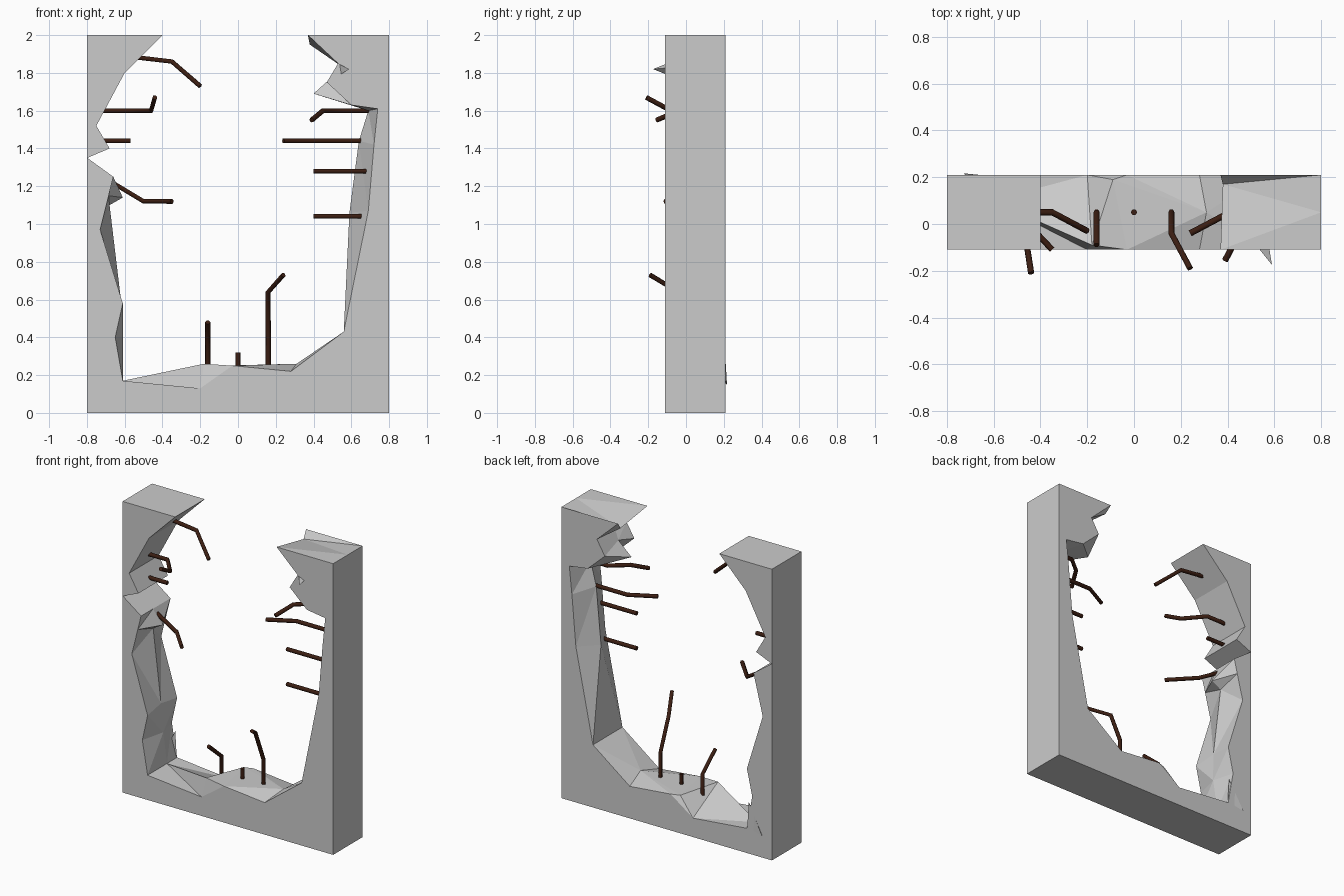
import bpy, bmesh

FRONT, BACK = -0.11, 0.21

steel = bpy.data.materials.new("rusty_steel")
steel.diffuse_color = (0.045, 0.013, 0.006, 1)


def mesh_object(name, bm):
    bmesh.ops.recalc_face_normals(bm, faces=bm.faces[:])
    me = bpy.data.meshes.new(name)
    bm.to_mesh(me)
    bm.free()
    ob = bpy.data.objects.new(name, me)
    bpy.context.collection.objects.link(ob)
    return ob


# Broken edge: x, z on the front/back faces, then the x, y, z of the core point between
edge = [
    (-0.40, 2.00, -0.40, 0.05, 2.00),
    (-0.60, 1.80, -0.60, 0.00, 1.80),
    (-0.75, 1.52, -0.75, 0.08, 1.52),
    (-0.68, 1.40, -0.68, 0.05, 1.40),
    (-0.798, 1.35, -0.798, 0.05, 1.35),
    (-0.66, 1.25, -0.66, 0.02, 1.25),
    (-0.685, 1.15, -0.61, 0.05, 1.14),
    (-0.73, 0.97, -0.68, 0.05, 1.10),
    (-0.61, 0.58, -0.62, 0.05, 0.60),
    (-0.65, 0.40, -0.61, 0.06, 0.40),
    (-0.61, 0.17, -0.61, 0.10, 0.17),
    (-0.20, 0.13, -0.18, -0.09, 0.26),
    (-0.03, 0.25, -0.09, 0.19, 0.25),
    (0.28, 0.22, 0.31, 0.05, 0.26),
    (0.56, 0.43, 0.56, 0.05, 0.43),
    (0.69, 1.07, 0.59, 0.08, 1.06),
    (0.72, 1.42, 0.64, 0.06, 1.44),
    (0.74, 1.61, 0.69, 0.05, 1.60),
    (0.60, 1.63, 0.40, 0.02, 1.69),
    (0.47, 1.75, 0.50, 0.02, 1.78),
    (0.53, 1.85, 0.54, 0.00, 1.84),
    (0.37, 2.00, 0.38, 0.17, 1.95),
]
corners = [(0.8, 2), (0.8, 0), (-0.8, 0), (-0.8, 2)]
edge += [(x, z, x, 0.05, z) for x, z in corners]

# Broken concrete wall: front, core and back loops joined
bm = bmesh.new()
loops = [
    [bm.verts.new((p[0], FRONT, p[1])) for p in edge],
    [bm.verts.new(p[2:]) for p in edge],
    [bm.verts.new((p[0], BACK, p[1])) for p in edge],
]
n = len(edge)
for a, b in zip(loops, loops[1:]):
    for i in range(n):
        j = (i + 1) % n
        bm.faces.new((a[i], a[j], b[j], b[i]))
bm.faces.new(loops[0])
bm.faces.new(loops[2][::-1])
bm.normal_update()
bmesh.ops.triangulate(bm, faces=bm.faces[:])
mesh_object("broken_wall", bm)


# Loose chips poking out of the faces
def chip(name, pts):
    bm = bmesh.new()
    v = [bm.verts.new(p) for p in pts]
    for f in ((0, 1, 2), (0, 1, 3), (1, 2, 3), (0, 2, 3)):
        bm.faces.new([v[i] for i in f])
    mesh_object(name, bm)


chip("front_chip", [(0.53, -0.10, 1.85), (0.54, -0.10, 1.79), (0.57, -0.05, 1.83), (0.59, -0.175, 1.82)])
chip("back_chip", [(-0.73, 0.217, 0.15), (-0.62, 0.205, 0.35), (-0.61, 0.205, 0.18), (-0.66, 0.15, 0.22)])


# Bent reinforcing bars
def bar(name, pts, r=0.0135):
    cu = bpy.data.curves.new(name, 'CURVE')
    cu.dimensions = '3D'
    cu.bevel_depth = r
    cu.bevel_resolution = 1
    cu.use_fill_caps = True
    sp = cu.splines.new('POLY')
    sp.points.add(len(pts) - 1)
    for q, p in zip(sp.points, pts):
        q.co = (*p, 1)
    tmp = bpy.data.objects.new(name + "_path", cu)
    bpy.context.collection.objects.link(tmp)
    bpy.context.view_layer.update()
    me = bpy.data.meshes.new_from_object(tmp.evaluated_get(bpy.context.evaluated_depsgraph_get()))
    bpy.data.objects.remove(tmp)
    me.materials.clear()
    me.materials.append(steel)
    ob = bpy.data.objects.new(name, me)
    bpy.context.collection.objects.link(ob)


Y = 0.05
bottom = [
    [(-0.16, Y, 0.15), (-0.16, Y, 0.36), (-0.16, -0.09, 0.48)],
    [(0, Y, 0.15), (0, Y, 0.32)],
    [(0.16, Y, 0.15), (0.16, Y, 0.42), (0.16, -0.04, 0.64), (0.24, -0.19, 0.73)],
]
left = [
    [(-0.65, Y, 1.89), (-0.52, Y, 1.88), (-0.35, Y, 1.86), (-0.20, -0.03, 1.73)],
    [(-0.77, Y, 1.6), (-0.57, Y, 1.6), (-0.46, -0.08, 1.6), (-0.44, -0.21, 1.67)],
    [(-0.75, Y, 1.44), (-0.57, Y, 1.44)],
    [(-0.70, Y, 1.24), (-0.50, Y, 1.12), (-0.35, -0.11, 1.12)],
]
right = [
    [(0.75, Y, 1.6), (0.56, Y, 1.6), (0.45, -0.04, 1.6), (0.39, -0.155, 1.55)],
    [(0.73, Y, 1.44), (0.41, Y, 1.44), (0.24, -0.04, 1.44)],
    [(0.72, -0.04, 1.28), (0.40, -0.04, 1.28)],
    [(0.70, -0.04, 1.04), (0.40, -0.04, 1.04)],
]
for side, bars in (("bottom", bottom), ("left", left), ("right", right)):
    for i, pts in enumerate(bars, 1):
        bar(f"{side}_rebar_{i}", pts)
